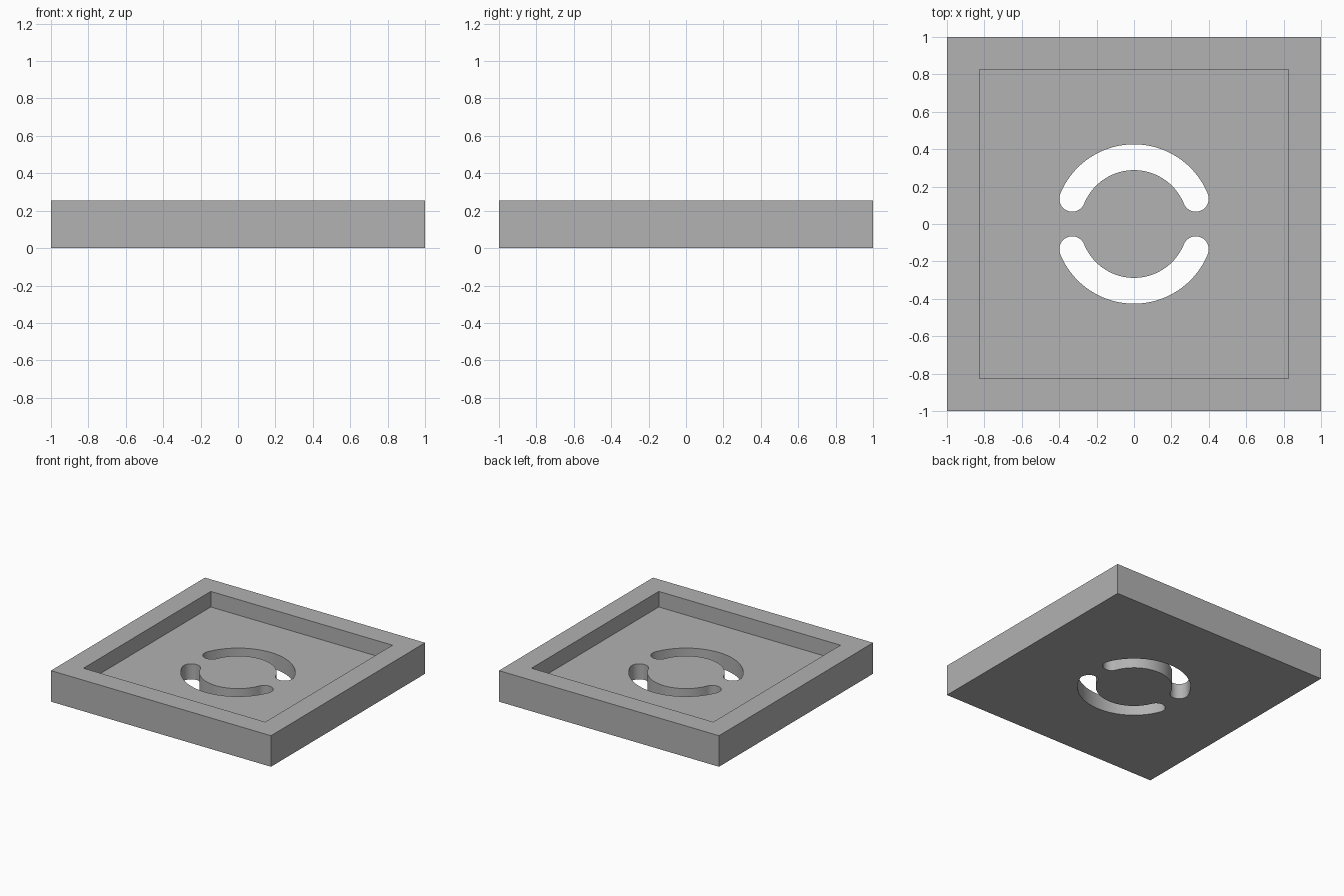
import bpy
import bmesh
from math import cos, sin, pi, radians
from mathutils import Vector

SIDE = 2.0
HEIGHT = 0.255
FLOOR = 0.127
RECESS = 1.652
SLOT_RADIUS = 0.357
SLOT_HALF = 0.069
SLOT_START = radians(22.2)

if "Cube" in bpy.data.objects:
    bpy.data.objects.remove(bpy.data.objects["Cube"])

grey = bpy.data.materials.new("plain grey")
grey.use_nodes = True
colour = (0.445, 0.445, 0.445, 1)
grey.diffuse_color = colour
grey.node_tree.nodes["Principled BSDF"].inputs["Base Color"].default_value = colour


def prism(name, outline, bottom, top):
    """Extrude a flat outline between two heights."""
    bm = bmesh.new()
    face = bm.faces.new([bm.verts.new((x, y, bottom)) for x, y in outline])
    extruded = bmesh.ops.extrude_face_region(bm, geom=[face])["geom"]
    verts = [v for v in extruded if isinstance(v, bmesh.types.BMVert)]
    bmesh.ops.translate(bm, verts=verts, vec=Vector((0, 0, top - bottom)))
    bmesh.ops.recalc_face_normals(bm, faces=bm.faces)
    mesh = bpy.data.meshes.new(name)
    bm.to_mesh(mesh)
    bm.free()
    mesh.materials.append(grey)
    obj = bpy.data.objects.new(name, mesh)
    bpy.context.collection.objects.link(obj)
    return obj


def square(side):
    h = side / 2
    return [(-h, -h), (h, -h), (h, h), (-h, h)]


def arc(cx, cy, radius, start, end, steps):
    angles = [start + (end - start) * i / steps for i in range(steps + 1)]
    return [(cx + radius * cos(a), cy + radius * sin(a)) for a in angles]


def slot_outline(sign):
    """Curved slot with rounded ends, above or below the centre."""
    a, b = SLOT_START, pi - SLOT_START
    r = SLOT_RADIUS
    points = arc(0, 0, r + SLOT_HALF, a, b, 48)
    points += arc(r * cos(b), r * sin(b), SLOT_HALF, b, b + pi, 20)[1:-1]
    points += arc(0, 0, r - SLOT_HALF, b, a, 48)
    points += arc(r * cos(a), r * sin(a), SLOT_HALF, a + pi, a + 2 * pi, 20)[1:-1]
    return [(x, y * sign) for x, y in points]


# Square tray block
tray = prism("square_tray", square(SIDE), 0, HEIGHT)

# Shallow recess and two curved through slots
cutters = [prism("recess_cutter", square(RECESS), FLOOR, HEIGHT + 0.1)]
for name, sign in (("back_slot_cutter", 1), ("front_slot_cutter", -1)):
    cutters.append(prism(name, slot_outline(sign), -0.1, HEIGHT + 0.1))

bpy.context.view_layer.objects.active = tray
for cutter in cutters:
    cutter.hide_render = True
    cut = tray.modifiers.new(cutter.name, 'BOOLEAN')
    cut.operation = 'DIFFERENCE'
    cut.solver = 'EXACT'
    cut.object = cutter
    bpy.ops.object.modifier_apply(modifier=cut.name)
    bpy.data.objects.remove(cutter)

# Smooth slot walls, crisp edges elsewhere
bpy.ops.object.select_all(action='DESELECT')
tray.select_set(True)
bpy.ops.object.shade_smooth_by_angle(angle=radians(30))
